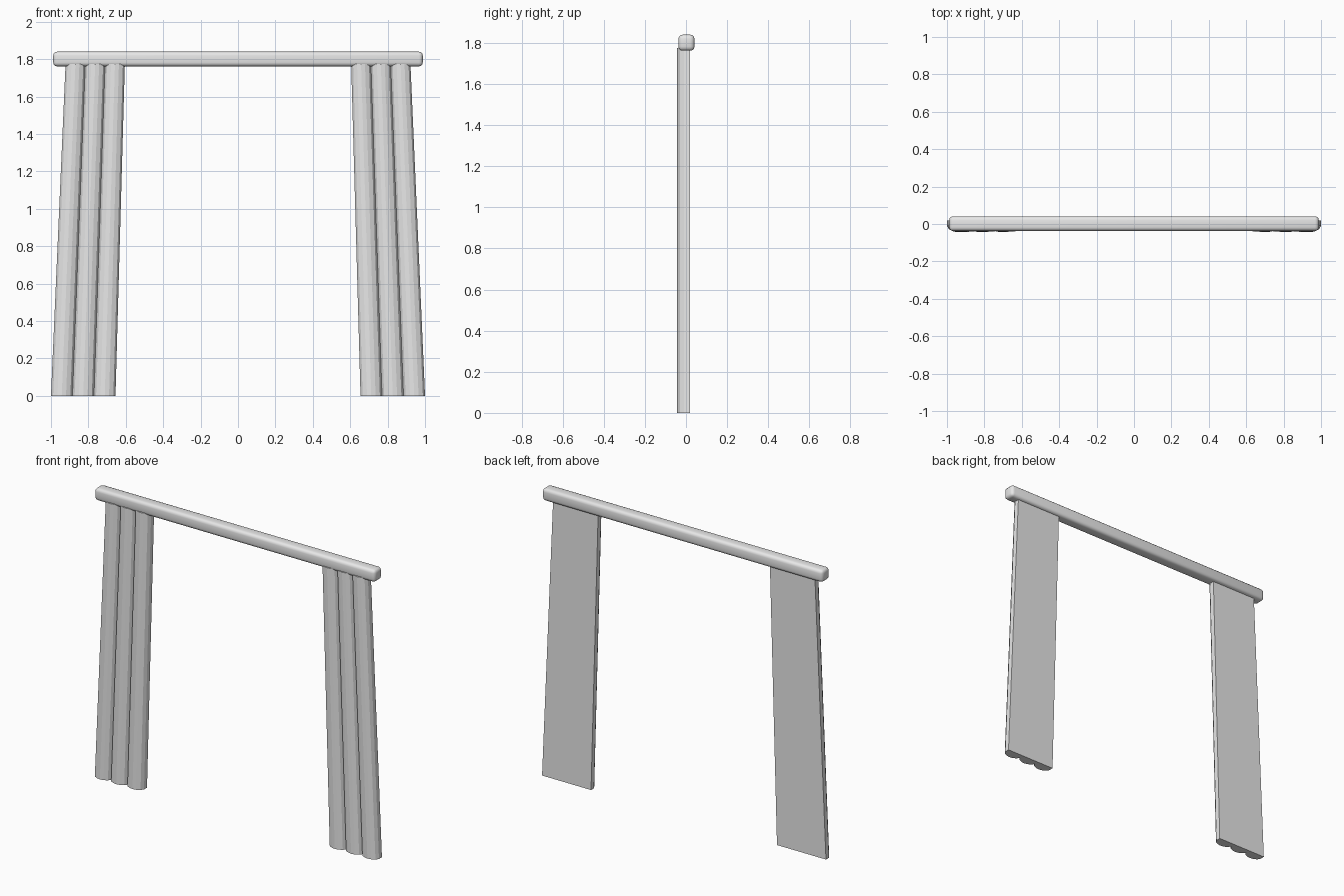
import bpy
import bmesh
import math

cube = bpy.data.objects.get("Cube")
if cube:
    bpy.data.objects.remove(cube, do_unlink=True)

# One plain grey for everything
grey = bpy.data.materials.new("light_grey")
grey.use_nodes = True
colour = (0.8, 0.8, 0.8, 1)
grey.diffuse_color = colour
grey.node_tree.nodes["Principled BSDF"].inputs["Base Color"].default_value = colour

FOLDS = 3
BACK, VALLEY, DEPTH = 0.02, -0.01, 0.034
# Cross-section of one fold: (fraction across, fraction of depth)
FOLD = [(0, 0), (0.1, 0.55), (0.3, 0.88), (0.5, 1), (0.7, 0.88), (0.9, 0.55)]


def finish(bm, name):
    bmesh.ops.recalc_face_normals(bm, faces=bm.faces)
    mesh = bpy.data.meshes.new(name)
    bm.to_mesh(mesh)
    bm.free()
    mesh.materials.append(grey)
    obj = bpy.data.objects.new(name, mesh)
    bpy.context.collection.objects.link(obj)
    return obj


def curtain(name, side):
    """Pleated panel lofted from a wide hem to a narrower top, flat at the back."""
    section = [((i + t) / FOLDS, VALLEY - DEPTH * d)
               for i in range(FOLDS) for t, d in FOLD]
    section += [(1, VALLEY), (1, BACK), (0, BACK)]
    bm = bmesh.new()
    rings = []
    for z, inner, outer in ((0, 0.655, 1.0), (1.775, 0.605, 0.922)):
        rings.append([bm.verts.new((side * (inner + (outer - inner) * t), y, z))
                      for t, y in section])
    hem, top = rings
    n = len(section)
    for i in range(n):
        j = (i + 1) % n
        bm.faces.new((hem[i], hem[j], top[j], top[i]))
    bm.faces.new(hem)
    bm.faces.new(top)
    return finish(bm, name)


curtain("left_curtain", 1)
curtain("right_curtain", -1)

# Rounded rail across the top
bm = bmesh.new()
bmesh.ops.create_cube(bm, size=1)
bmesh.ops.scale(bm, vec=(1.976, 0.078, 0.078), verts=bm.verts)
bmesh.ops.translate(bm, vec=(0, 0.002, 1.801), verts=bm.verts)
bmesh.ops.bevel(bm, geom=bm.edges[:], offset=0.02, segments=3,
                profile=0.5, affect='EDGES')
rail = finish(bm, "curtain_rail")
bpy.ops.object.select_all(action='DESELECT')
rail.select_set(True)
bpy.context.view_layer.objects.active = rail
bpy.ops.object.shade_smooth_by_angle(angle=math.radians(35))
